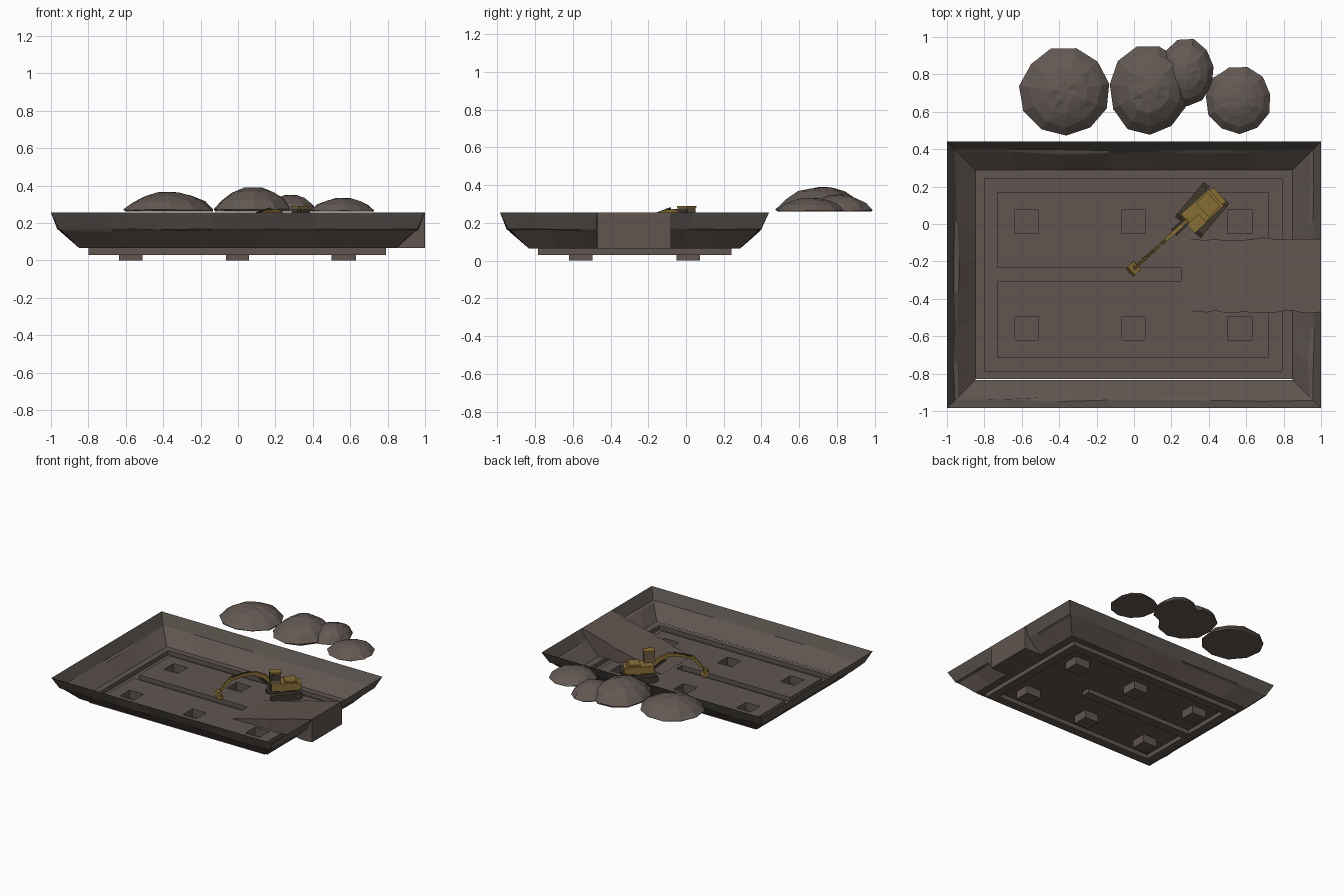
import bpy, bmesh, math, random
from mathutils import Matrix, Vector

random.seed(4)
if "Cube" in bpy.data.objects:
    bpy.data.objects.remove(bpy.data.objects["Cube"], do_unlink=True)


def material(name, rgb):
    m = bpy.data.materials.new(name)
    m.use_nodes = True
    m.diffuse_color = (*rgb, 1)
    m.node_tree.nodes["Principled BSDF"].inputs["Base Color"].default_value = (*rgb, 1)
    return m


SOIL = material("brown soil", (.119, .092, .081))
TOPSOIL = material("grey topsoil", (.107, .092, .079))
SPOIL = material("loose spoil", (.125, .1, .087))
YELLOW = material("machine yellow", (.243, .155, .036))
CAB = material("cab tan", (.147, .107, .055))
DARK = material("dark track", (.051, .04, .027))

TOP, FLOOR, TRENCH = .255, .065, .03


def finish(name, bm, *mats):
    mesh = bpy.data.meshes.new(name)
    bm.to_mesh(mesh)
    bm.free()
    for m in mats:
        mesh.materials.append(m)
    ob = bpy.data.objects.new(name, mesh)
    bpy.context.collection.objects.link(ob)
    return ob


def jitter(a):
    return random.uniform(-a, a)


def prism(name, pts, y0, y1, mat, matrix):
    """Side profile in x-z, extruded from y0 to y1."""
    bm = bmesh.new()
    face = bm.faces.new([bm.verts.new((x, y0, z)) for x, z in pts])
    ext = bmesh.ops.extrude_face_region(bm, geom=[face])["geom"]
    bmesh.ops.translate(bm, vec=(0, y1 - y0, 0),
                        verts=[v for v in ext if isinstance(v, bmesh.types.BMVert)])
    bmesh.ops.recalc_face_normals(bm, faces=bm.faces[:])
    bm.transform(matrix)
    return finish(name, bm, mat)


def block(name, x0, x1, y0, y1, z0, z1, mat, matrix):
    return prism(name, [(x0, z0), (x1, z0), (x1, z1), (x0, z1)], y0, y1, mat, matrix)


# Pit floor with footing trenches and square pad pockets
XS = [-.85, -.8, -.73, -.635, -.51, -.065, .06, .25, .5, .63, .72, .79, .85]
YS = [-.83, -.785, -.715, -.62, -.495, -.305, -.235, -.05, .075, .17, .24, .29]


def depth(x, y):
    if any(abs(x - c) < .06 for c in (-.57, 0, .565)) and \
       any(abs(y - c) < .06 for c in (.015, -.555)):
        return 0
    if -.8 < x < .79 and -.785 < y < .24:
        if not (-.73 < x < .72 and -.715 < y < .17):
            return TRENCH
        if x < .25 and -.305 < y < -.235:
            return TRENCH
    return FLOOR


bm = bmesh.new()
nx, ny = len(XS) - 1, len(YS) - 1
H = [[depth((XS[i] + XS[i + 1]) / 2, (YS[j] + YS[j + 1]) / 2) for j in range(ny)] for i in range(nx)]


def quad(*pts):
    bm.faces.new([bm.verts.new(p) for p in pts])


for i in range(nx):
    for j in range(ny):
        x0, x1, y0, y1, h = XS[i], XS[i + 1], YS[j], YS[j + 1], H[i][j]
        quad((x0, y0, h), (x1, y0, h), (x1, y1, h), (x0, y1, h))
        if i + 1 < nx and H[i + 1][j] != h:
            g = H[i + 1][j]
            a, b = (x1, y0), (x1, y1)
            quad((*a, h), (*a, g), (*b, g), (*b, h))
        if j + 1 < ny and H[i][j + 1] != h:
            g = H[i][j + 1]
            a, b = (x1, y1), (x0, y1)
            quad((*a, h), (*a, g), (*b, g), (*b, h))
bmesh.ops.remove_doubles(bm, verts=bm.verts[:], dist=.0001)
finish("pit_floor", bm, SOIL)

# Sloping pit walls with an uneven ledge, as rings from rim to floor
SEGS = 7
bm = bmesh.new()
rings = []
for inset, z, rough in ((0, TOP, 0), (.042, .168, .008), (.06, .158, .01), (.152, FLOOR, 0)):
    c = [Vector((sx * (1 - inset), -.2725 + sy * (.7125 - inset), z))
         for sx, sy in ((-1, -1), (1, -1), (1, 1), (-1, 1))]
    ring = []
    for k in range(4):
        side = c[(k + 1) % 4] - c[k]
        normal = Vector((-side.y, side.x, 0)).normalized()
        for s in range(SEGS):
            wave = 0 if s == 0 else jitter(rough)
            p = c[k] + side * (s / SEGS) + normal * wave
            ring.append(bm.verts.new(p + Vector((0, 0, wave * .6))))
    rings.append(ring)
for level, (outer, inner) in enumerate(zip(rings, rings[1:])):
    for k in range(len(outer)):
        n = (k + 1) % len(outer)
        f = bm.faces.new((outer[k], outer[n], inner[n], inner[k]))
        f.material_index = 1 if level == 0 else 0
finish("pit_walls", bm, SOIL, TOPSOIL)

# Access ramp with ragged edges
bm = bmesh.new()
STEPS = 14
rows = []
for s in range(STEPS + 1):
    t = s / STEPS
    x, z = .28 + .72 * t, FLOOR + .002 + (TOP - FLOOR - .002) * t
    ragged = .008 if s < STEPS else 0
    yr, yl = -.47 + jitter(ragged), -.08 + jitter(ragged)
    rows.append([bm.verts.new(p) for p in
                 ((x, yr, FLOOR + .001), (x, yr, z), (x, yl, z), (x, yl, FLOOR + .001))])
for a, b in zip(rows, rows[1:]):
    for k in range(4):
        bm.faces.new((a[k], b[k], b[(k + 1) % 4], a[(k + 1) % 4]))
bm.faces.new(rows[0])
bm.faces.new(rows[-1])
bmesh.ops.recalc_face_normals(bm, faces=bm.faces[:])
finish("access_ramp", bm, SOIL)


# Faceted spoil heaps behind the pit
def heap(name, x, y, rx, ry, height, segs=11):
    bm = bmesh.new()
    rings = []
    for r, h in ((.97, 0), (1, .08), (.8, .5), (.52, .8), (.24, .96)):
        rings.append([])
        for k in range(segs):
            a = math.tau * (k + .3) / segs
            q = r * (1 + jitter(.035))
            rings[-1].append(bm.verts.new((x + rx * q * math.cos(a), y + ry * q * math.sin(a),
                                           .26 + height * (h + (jitter(.04) if h else 0)))))
    for a, b in zip(rings, rings[1:]):
        for k in range(segs):
            n = (k + 1) % segs
            bm.faces.new((a[k], a[n], b[n], b[k]))
    peak = bm.verts.new((x, y, .26 + height))
    for k in range(segs):
        bm.faces.new((rings[-1][k], rings[-1][(k + 1) % segs], peak))
    bm.faces.new(rings[0][::-1])
    bmesh.ops.triangulate(bm, faces=[f for f in bm.faces if len(f.verts) == 4])
    finish(name, bm, SPOIL)


heap("spoil_heap_right", -.37, .71, .24, .235, .105)
heap("spoil_heap_middle", .08, .72, .215, .24, .13)
heap("spoil_heap_back", .28, .81, .15, .18, .09)
heap("spoil_heap_left", .56, .665, .175, .18, .073)


# Excavator: local +x is forward, +y its left
def pose(degrees):
    return Matrix.Translation((.365, .075, 0)) @ Matrix.Rotation(math.radians(degrees), 4, 'Z')


base, upper = pose(230), pose(222)
track = [(-.1, .067), (.1, .067), (.12, .08), (.12, .105), (.1, .12),
         (-.1, .12), (-.12, .105), (-.12, .08)]
for side, y in (("left", .05), ("right", -.09)):
    prism(side + "_track", track, y, y + .04, DARK, base)
block("undercarriage", -.05, .05, -.05, .05, .085, .135, DARK, base)
block("engine_deck", -.1, .1, -.06, .06, .135, .195, YELLOW, upper)
block("counterweight", -.125, -.1, -.052, .052, .14, .185, YELLOW, upper)
block("engine_cover", -.085, .0, -.05, .05, .195, .207, YELLOW, upper)
block("cab", .03, .11, .005, .062, .195, .283, CAB, upper)
block("cab_roof", .027, .113, .002, .065, .283, .29, YELLOW, upper)
block("windscreen", .11, .113, .011, .056, .225, .275, DARK, upper)
block("side_window", .04, .1, .062, .065, .225, .275, DARK, upper)

# Digging arm
boom = [(.06, .155), (.09, .155), (.15, .215), (.225, .248), (.31, .24), (.41, .205),
        (.415, .22), (.31, .262), (.21, .275), (.135, .245)]
prism("boom", boom, -.022, -.002, YELLOW, upper)
stick = [(.385, .235), (.4, .243), (.425, .215), (.49, .12), (.478, .115), (.405, .195)]
prism("stick", stick, -.02, -.004, YELLOW, upper)
ram = [(.09, .16), (.1, .153), (.195, .225), (.188, .235)]
for side, y in (("left", 0), ("right", -.034)):
    prism(side + "_boom_ram", ram, y, y + .01, DARK, upper)
prism("stick_ram", [(.25, .272), (.39, .238), (.392, .246), (.25, .282)], -.017, -.007, DARK, upper)
bucket = [(.47, .135), (.5, .13), (.515, .105), (.505, .08), (.475, .07), (.455, .085), (.475, .1)]
prism("bucket", bucket, -.042, .018, YELLOW, upper)
